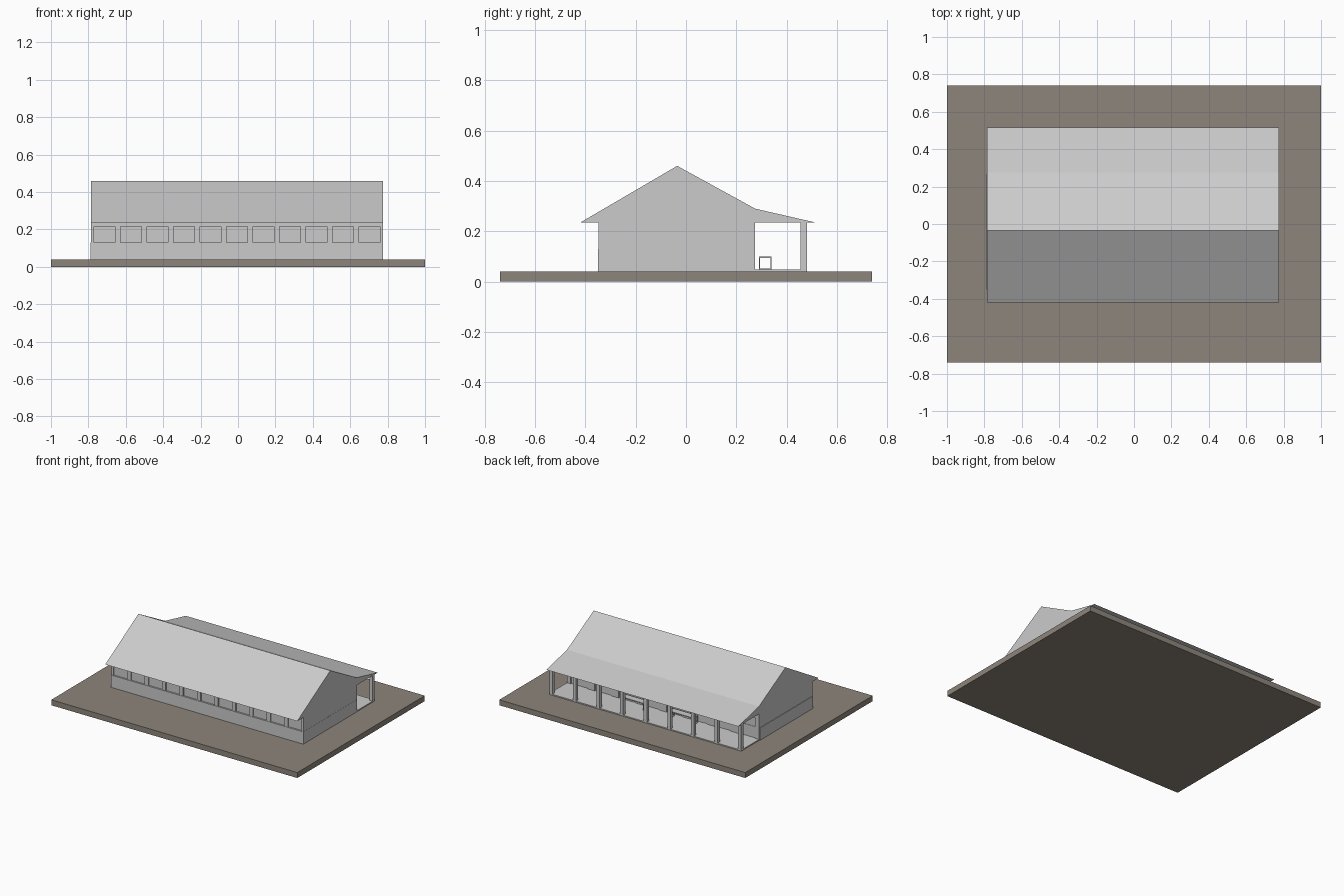
import bpy, bmesh

if "Cube" in bpy.data.objects:
    bpy.data.objects.remove(bpy.data.objects["Cube"])

X0, X1 = -0.785, 0.775          # length of the house
GROUND, SILL, EAVE = 0.04, 0.13, 0.235


def prism(name, profile, x0, x1):
    """Extrude a closed (y, z) profile along x."""
    bm = bmesh.new()
    face = bm.faces.new([bm.verts.new((x0, y, z)) for y, z in profile])
    res = bmesh.ops.extrude_face_region(bm, geom=[face])
    verts = [v for v in res["geom"] if isinstance(v, bmesh.types.BMVert)]
    bmesh.ops.translate(bm, verts=verts, vec=(x1 - x0, 0, 0))
    bmesh.ops.recalc_face_normals(bm, faces=bm.faces)
    mesh = bpy.data.meshes.new(name)
    bm.to_mesh(mesh)
    bm.free()
    ob = bpy.data.objects.new(name, mesh)
    bpy.context.collection.objects.link(ob)
    return ob


def box(name, x0, x1, y0, y1, z0, z1):
    return prism(name, [(y0, z0), (y1, z0), (y1, z1), (y0, z1)], x0, x1)


# Ground slab
slab = box("ground_slab", -1, 1, -0.74, 0.74, 0, GROUND)
earth = bpy.data.materials.new("earth")
earth.diffuse_color = (0.27, 0.235, 0.2, 1)
earth.use_nodes = True
earth.node_tree.nodes["Principled BSDF"].inputs["Base Color"].default_value = earth.diffuse_color
slab.data.materials.append(earth)

# House core (its long faces are the window glass) and slightly thicker base wall
box("house_core", X0, X1, -0.338, 0.265, GROUND, EAVE)
box("base_wall", X0 - 0.004, X1 + 0.001, -0.35, 0.268, GROUND, SILL)

# Roof with closed gables, flat soffits and a shallower porch slope
prism("roof", [(-0.42, EAVE), (-0.035, 0.46), (0.275, 0.29), (0.515, EAVE)], X0, X1)

# Front window strip: header and piers between panes
box("front_header", X0, X1, -0.347, -0.337, 0.215, EAVE)
bays = 11
step = (X1 - X0) / bays
for i in range(bays + 1):
    c = X0 + i * step
    box("front_pier", max(X0, c - 0.015), min(X1, c + 0.015), -0.347, -0.337, SILL, 0.216)

# Porch floor and back columns
box("porch_floor", X0, X1, 0.26, 0.48, GROUND, 0.048)
w = 0.025
for i in range(9):
    c = X0 + (X1 - X0 - w) * i / 8
    box("porch_column", c, c + w, 0.455, 0.48, GROUND, EAVE)

# Back wall piers, header and door leaves
box("back_header", X0, X1, 0.264, 0.275, 0.2, EAVE)
bay = (X1 - X0) / 8
for i in range(9):
    c = X0 + i * bay
    box("back_pier", max(X0, c - 0.03), min(X1, c + 0.03), 0.264, 0.275, 0.048, 0.201)
for i in (2, 5):
    c = X0 + (i + 0.5) * bay
    box("back_door", c - 0.045, c + 0.045, 0.264, 0.271, 0.048, 0.19)

# Porch benches: seat on two open end frames
for c in (0.2, -0.2):
    box("bench_seat", c - 0.1, c + 0.1, 0.29, 0.34, 0.094, 0.1)
    for s in (-1, 1):
        e = c + s * 0.095
        for y in (0.29, 0.335):
            box("bench_leg", e - 0.005, e + 0.005, y, y + 0.005, 0.046, 0.095)
        box("bench_foot", e - 0.005, e + 0.005, 0.29, 0.34, 0.046, 0.052)
